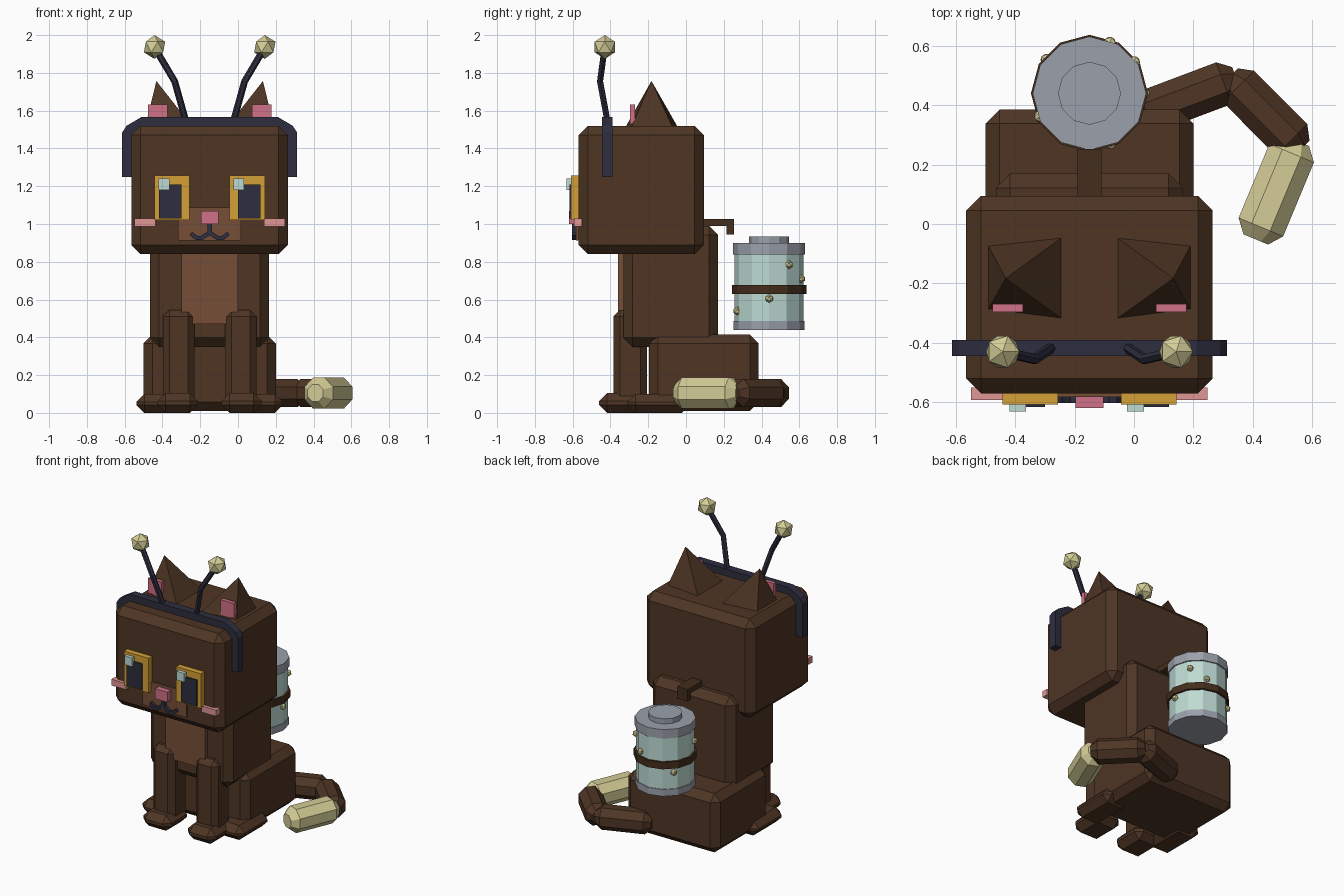
import bpy, bmesh, math
from mathutils import Vector

if "Cube" in bpy.data.objects:
    bpy.data.objects.remove(bpy.data.objects["Cube"])

CX = -0.15  # the cat's own mirror plane


def material(name, rgb):
    m = bpy.data.materials.new(name)
    lin = [(c / 255 / 12.92) if c < 11 else ((c / 255 + 0.055) / 1.055) ** 2.4 for c in rgb]
    m.diffuse_color = (*lin, 1)
    m.use_nodes = True
    m.node_tree.nodes["Principled BSDF"].inputs["Base Color"].default_value = m.diffuse_color
    return m


FUR = material("dark brown fur", (78, 53, 36))
BIB = material("light brown fur", (118, 79, 55))
NAVY = material("navy", (45, 45, 63))
GOLD = material("gold", (212, 160, 54))
PINK = material("pink", (208, 113, 134))
BLUSH = material("pale pink", (224, 150, 148))
CREAM = material("cream", (212, 204, 150))
GLASS = material("pale aqua", (190, 219, 211))
METAL = material("grey metal", (155, 160, 171))
STRAP = material("strap brown", (68, 45, 28))


def finish(name, bm, mat):
    bmesh.ops.recalc_face_normals(bm, faces=bm.faces)
    me = bpy.data.meshes.new(name)
    bm.to_mesh(me)
    bm.free()
    me.materials.append(mat)
    ob = bpy.data.objects.new(name, me)
    bpy.context.collection.objects.link(ob)
    return ob


def box(name, mat, x, y, z, bevel=0):
    """Box from (min, max) pairs; x is relative to the cat's mirror plane."""
    bm = bmesh.new()
    bmesh.ops.create_cube(bm, size=1)
    for v in bm.verts:
        v.co = (CX + x[v.co.x > 0], y[v.co.y > 0], z[v.co.z > 0])
    if bevel:
        bmesh.ops.bevel(bm, geom=bm.edges[:], offset=bevel, segments=1, affect='EDGES')
    return finish(name, bm, mat)


def mirrored(s, a, b):
    return (a, b) if s > 0 else (-b, -a)


def sweep(name, mat, points, radii, n, phase=0.0):
    """Capped n-sided tube through points with a radius at each."""
    pts = [Vector(p) for p in points]
    bm = bmesh.new()
    rings = []
    for i, p in enumerate(pts):
        d = (pts[min(i + 1, len(pts) - 1)] - pts[max(i - 1, 0)]).normalized()
        ref = Vector((0, 1, 0)) if abs(d.z) > 0.7 else Vector((0, 0, 1))
        u = ref.cross(d).normalized()
        w = d.cross(u)
        angles = [2 * math.pi * (k + phase) / n for k in range(n)]
        rings.append([bm.verts.new(p + radii[i] * (math.cos(a) * u + math.sin(a) * w)) for a in angles])
    for r, q in zip(rings, rings[1:]):
        for k in range(n):
            bm.faces.new((r[k], r[(k + 1) % n], q[(k + 1) % n], q[k]))
    bm.faces.new(rings[0])
    bm.faces.new(rings[-1])
    return finish(name, bm, mat)


def ball(name, mat, loc, r):
    bm = bmesh.new()
    bmesh.ops.create_icosphere(bm, subdivisions=1, radius=r)
    bmesh.ops.translate(bm, verts=bm.verts, vec=loc)
    return finish(name, bm, mat)


# Head and body blocks
box("head", FUR, (-0.415, 0.415), (-0.57, 0.095), (0.84, 1.52), 0.05)
box("torso", FUR, (-0.315, 0.315), (-0.33, 0.17), (0.35, 0.99), 0.048)
box("haunches", FUR, (-0.35, 0.35), (-0.195, 0.385), (0.01, 0.415), 0.047)
box("chest_bib", BIB, (-0.15, 0.15), (-0.36, -0.30), (0.47, 0.90))

# Face centre
box("muzzle", BIB, (-0.168, 0.165), (-0.582, -0.55), (0.912, 1.088))
box("nose", PINK, (-0.047, 0.047), (-0.62, -0.57), (1.0, 1.07))
sweep("mouth_stem", NAVY, [(CX, -0.592, 1.0), (CX, -0.592, 0.945)], [0.017] * 2, 4, 0.5)

for s, side in ((-1, "left"), (1, "right")):
    def X(o):
        return CX + s * o

    # Legs and paws
    box(f"{side}_front_leg", FUR, mirrored(s, 0.08, 0.248), (-0.385, -0.207), (0.03, 0.545), 0.035)
    box(f"{side}_front_paw", FUR, mirrored(s, 0.063, 0.275), (-0.46, -0.21), (0.0, 0.105), 0.042)
    box(f"{side}_hind_paw", FUR, mirrored(s, 0.185, 0.388), (-0.31, 0.02), (0.0, 0.1), 0.042)

    # Eyes: gold plate, pupil, and a glint kept on the same side of both eyes
    box(f"{side}_eye", GOLD, mirrored(s, 0.106, 0.293), (-0.608, -0.56), (1.02, 1.258))
    box(f"{side}_pupil", NAVY, mirrored(s, 0.15, 0.268), (-0.617, -0.60), (1.03, 1.21))
    g = -0.27 if s < 0 else 0.126
    box(f"{side}_eye_glint", GLASS, (g, g + 0.057), (-0.632, -0.605), (1.18, 1.24))
    box(f"{side}_cheek", BLUSH, mirrored(s, 0.287, 0.398), (-0.592, -0.55), (0.987, 1.03))
    sweep(f"{side}_mouth_curve", NAVY,
          [(CX, -0.592, 0.953), (X(0.045), -0.592, 0.925), (X(0.068), -0.592, 0.925),
           (X(0.1), -0.592, 0.95)], [0.016] * 4, 4, 0.5)

    # Ear pyramid with pink inner plate
    bm = bmesh.new()
    base = [bm.verts.new((X(o), y, 1.51)) for o, y in
            ((0.342, -0.07), (0.088, -0.042), (0.088, -0.322), (0.342, -0.29))]
    tip = bm.verts.new((X(0.282), -0.183, 1.757))
    bm.faces.new(base)
    for k in range(4):
        bm.faces.new((base[k], base[(k + 1) % 4], tip))
    finish(f"{side}_ear", bm, FUR)
    sweep(f"{side}_inner_ear", PINK, [(X(0.275), -0.27, 1.58), (X(0.275), -0.297, 1.58)],
          [0.073] * 2, 4, 0.5)

    # Headband side and corner
    box(f"{side}_headband_side", NAVY, mirrored(s, 0.41, 0.463), (-0.445, -0.39), (1.25, 1.485))
    bm = bmesh.new()
    corner = [bm.verts.new((X(o), -0.445, z)) for o, z in
              ((0.41, 1.46), (0.463, 1.485), (0.44, 1.52), (0.36, 1.567), (0.34, 1.515))]
    f = bm.faces.new(corner)
    ext = bmesh.ops.extrude_face_region(bm, geom=[f])
    for v in ext["geom"]:
        if isinstance(v, bmesh.types.BMVert):
            v.co.y = -0.39
    finish(f"{side}_headband_corner", bm, NAVY)

    # Antenna
    sweep(f"{side}_antenna", NAVY, [(X(0.125), -0.415, 1.54), (X(0.185), -0.455, 1.755),
                                    (X(0.293), -0.43, 1.937)], [0.018] * 3, 6)
    ball(f"{side}_antenna_ball", CREAM, (X(0.292), -0.43, 1.937), 0.063)

box("headband_top", NAVY, (-0.36, 0.36), (-0.445, -0.39), (1.51, 1.567))


# Tail: three chamfered eight-sided segments curling forward
def tail_segment(name, mat, a, b, r):
    a, b = Vector((*a, 0.105)), Vector((*b, 0.105))
    d = (b - a).normalized() * 0.045
    sweep(name, mat, [a, a + d, b - d, b], [r * 0.55, r, r, r * 0.55], 8, 0.5)


tail_segment("tail_base", FUR, (0.0, 0.36), (0.345, 0.49), 0.081)
tail_segment("tail_middle", FUR, (0.32, 0.495), (0.562, 0.252), 0.081)
tail_segment("tail_tip", CREAM, (0.548, 0.28), (0.41, -0.052), 0.088)


# Jar carried on the back
def disc(name, mat, levels):
    sweep(name, mat, [(CX, 0.44, z) for z, r in levels], [r for z, r in levels], 12)


disc("jar_glass", GLASS, [(0.47, 0.183), (0.87, 0.183)])
disc("jar_bottom", METAL, [(0.44, 0.188), (0.487, 0.188)])
disc("jar_lid", METAL, [(0.838, 0.191), (0.9, 0.191)])
disc("jar_lid_knob", METAL, [(0.89, 0.106), (0.935, 0.106)])
disc("jar_band", STRAP, [(0.63, 0.197), (0.678, 0.197)])
for i, (deg, z) in enumerate(((35, 0.785), (0, 0.605), (-67, 0.54), (68, 0.71), (142, 0.6), (205, 0.75))):
    a = math.radians(deg)
    ball(f"jar_fleck_{i + 1}", CREAM, (CX + 0.183 * math.cos(a), 0.44 + 0.183 * math.sin(a), z), 0.023)

# Hook holding the jar
box("hook_arm", STRAP, (-0.04, 0.04), (0.08, 0.253), (0.99, 1.027))
box("hook_drop", STRAP, (-0.04, 0.04), (0.215, 0.253), (0.945, 1.0))
